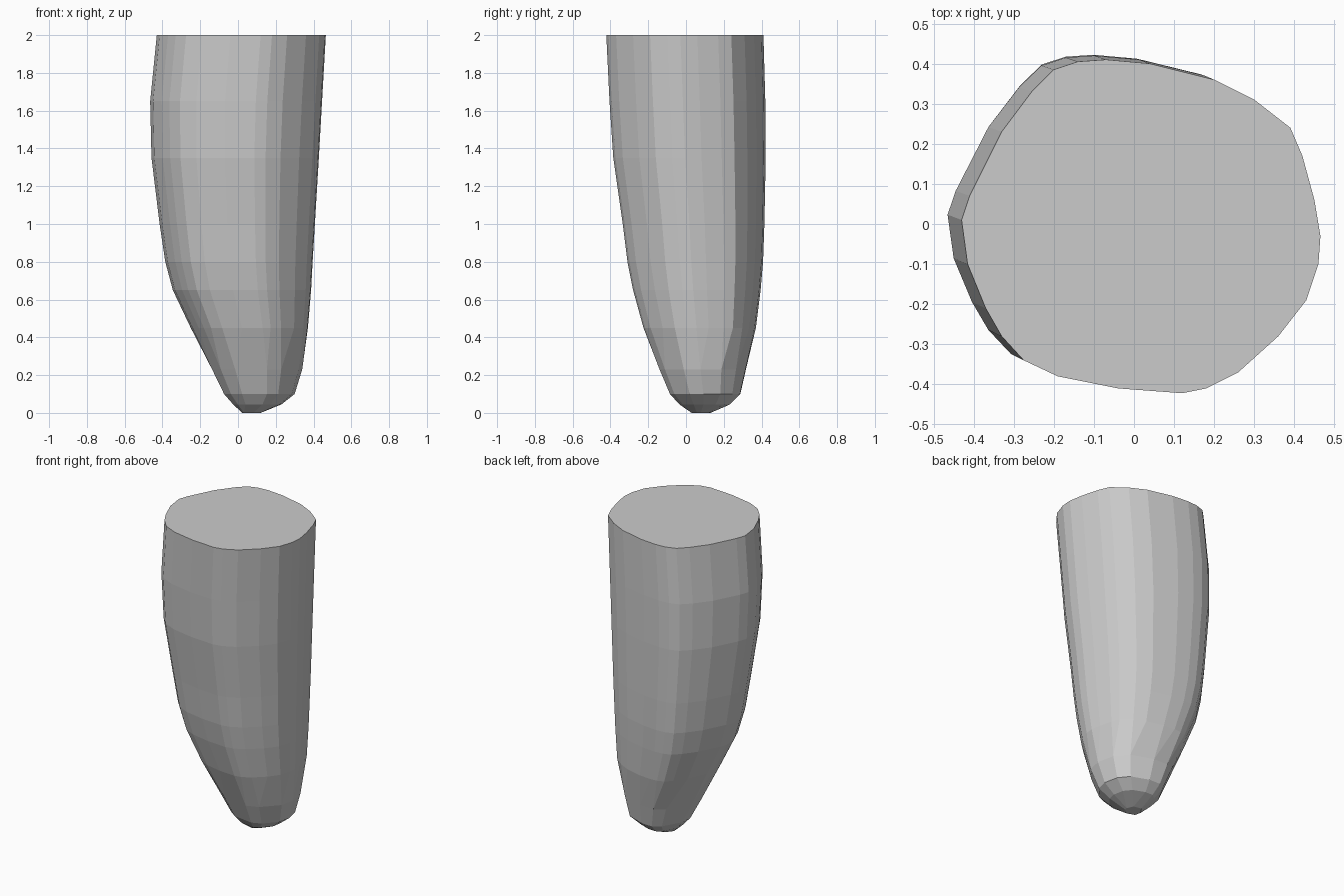
import bpy, bmesh

# Outline of the flat top, counter-clockwise
outline = [(0.465, -0.03), (0.45, 0.06), (0.42, 0.17), (0.39, 0.24), (0.30, 0.31),
           (0.20, 0.36), (0.04, 0.40), (-0.07, 0.41), (-0.14, 0.405), (-0.20, 0.385),
           (-0.255, 0.33), (-0.33, 0.23), (-0.41, 0.07), (-0.43, 0.01), (-0.415, -0.10),
           (-0.37, -0.21), (-0.33, -0.28), (-0.275, -0.34), (-0.19, -0.38), (-0.04, -0.41),
           (0.12, -0.422), (0.18, -0.41), (0.26, -0.37), (0.36, -0.28), (0.43, -0.19),
           (0.46, -0.10)]

# Section limits: z, x min, x max, y min, y max, point step (coarser at the tip)
sections = [(2.00, -0.43, 0.465, -0.422, 0.41, 1),
            (1.65, -0.465, 0.445, -0.405, 0.42, 1),
            (1.35, -0.458, 0.428, -0.385, 0.422, 1),
            (1.00, -0.415, 0.407, -0.335, 0.415, 1),
            (0.80, -0.385, 0.395, -0.31, 0.408, 1),
            (0.65, -0.345, 0.387, -0.28, 0.395, 1),
            (0.45, -0.25, 0.37, -0.225, 0.37, 1),
            (0.23, -0.145, 0.34, -0.14, 0.32, 2),
            (0.10, -0.08, 0.30, -0.085, 0.29, 2),
            (0.045, -0.03, 0.23, -0.035, 0.235, 2),
            (0.00, 0.02, 0.12, 0.03, 0.13, 4)]


def unique(verts):
    return list(dict.fromkeys(verts))


def add_ring(bm, z, x0, x1, y0, y1, step):
    """Fit the outline into the given limits; skipped points share a vertex."""
    ring = []
    for i, (x, y) in enumerate(outline):
        if i % step == 0:
            u, v = (x + 0.43) / 0.895, (y + 0.422) / 0.832
            vert = bm.verts.new((x0 + u * (x1 - x0), y0 + v * (y1 - y0), z))
        ring.append(vert)
    return ring


# Tapered body with a flat top and blunt tip
bm = bmesh.new()
rings = [add_ring(bm, *s) for s in sections]
n = len(outline)
for a, b in zip(rings, rings[1:]):
    for i in range(n):
        j = (i + 1) % n
        face = unique([a[i], b[i], b[j], a[j]])
        if len(face) > 2:
            bm.faces.new(face)
bm.faces.new(rings[0])
bm.faces.new(unique(rings[-1])[::-1])
bmesh.ops.recalc_face_normals(bm, faces=bm.faces)

mesh = bpy.data.meshes.new("tapered_stub")
bm.to_mesh(mesh)
bm.free()
stub = bpy.data.objects.new("tapered_stub", mesh)
bpy.context.collection.objects.link(stub)
